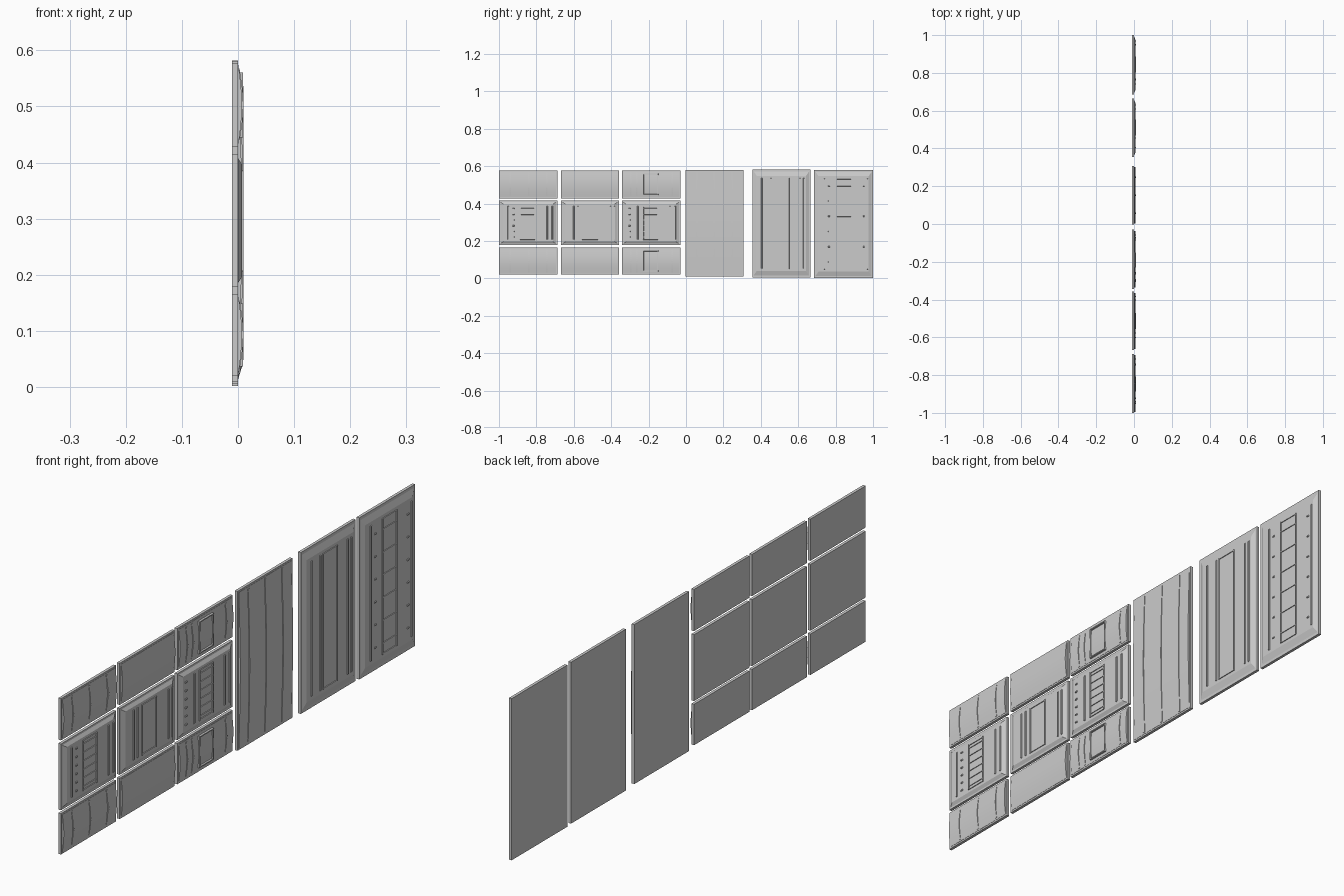
import bpy, bmesh, math

if "Cube" in bpy.data.objects:
    bpy.data.objects.remove(bpy.data.objects["Cube"])

BACK, TOP, RIB = -0.0105, 0.007, 0.01   # back face, plate face, rib face (x)


def finish(bm, name):
    bmesh.ops.recalc_face_normals(bm, faces=bm.faces)
    me = bpy.data.meshes.new(name)
    bm.to_mesh(me)
    bm.free()
    ob = bpy.data.objects.new(name, me)
    bpy.context.collection.objects.link(ob)
    return ob


def block(bm, y0, y1, z0, z1, x0, x1, inset_y=0, inset_z=0):
    """Box standing out along +x; its front face may be inset to slope the sides."""
    a = [bm.verts.new((x0, y, z)) for y, z in ((y0, z0), (y1, z0), (y1, z1), (y0, z1))]
    y0, y1, z0, z1 = y0 + inset_y, y1 - inset_y, z0 + inset_z, z1 - inset_z
    b = [bm.verts.new((x1, y, z)) for y, z in ((y0, z0), (y1, z0), (y1, z1), (y0, z1))]
    bm.faces.new(a)
    bm.faces.new(b)
    for i in range(4):
        j = (i + 1) % 4
        bm.faces.new((a[i], a[j], b[j], b[i]))


def bulge(bm, y0, y1, z0, z1, low, high, n=12):
    """Arched strip: profile bowed in x along z, swept along y."""
    pts = [(BACK / 2, z0)]
    for i in range(n + 1):
        t = i / n
        pts.append((low + (high - low) * math.sin(math.pi * t), z0 + (z1 - z0) * t))
    pts.append((BACK / 2, z1))
    a = [bm.verts.new((x, y0, z)) for x, z in pts]
    b = [bm.verts.new((x, y1, z)) for x, z in pts]
    bm.faces.new(a)
    bm.faces.new(b)
    for i in range(len(pts)):
        j = (i + 1) % len(pts)
        bm.faces.new((a[i], a[j], b[j], b[i]))


def slab(name, y0, y1, z0, z1):
    bm = bmesh.new()
    block(bm, y0, y1, z0, z1, BACK, 0)
    finish(bm, name + "_slab")


def flat_panel(name, y0, y1, z0, z1, margin, ribs=(), dots=(), frame=None, rungs=0):
    """Slab with a bevelled flat plate, upright ribs, studs and a framed ladder."""
    slab(name, y0, y1, z0, z1)
    bm = bmesh.new()
    block(bm, y0 + .003, y1 - .003, z0 + .004, z1 - .004, -.002, TOP, .02, margin)
    finish(bm, name + "_plate")
    bm = bmesh.new()
    a, b = z0 + margin * 1.1 + .012, z1 - margin * 1.1 - .012
    for r in ribs:
        block(bm, y0 + r - .004, y0 + r + .004, a, b, TOP - .003, RIB, .0015, .003)
    step = (b - a) / 6
    for d in dots:
        for i in range(6):
            z = a + step * (i + .5)
            block(bm, y0 + d - .006, y0 + d + .006, z - .004, z + .004,
                  TOP - .003, RIB, .002, .002)
    if frame:
        f0, f1 = y0 + frame[0], y0 + frame[1]
        for y in (f0, f1):
            block(bm, y - .003, y + .003, a, b, TOP - .003, RIB, .001, .001)
        bars = [a + .003, b - .003] + [a + step * (i + .5) for i in range(rungs)]
        for z in bars:
            block(bm, f0, f1, z - .003, z + .003, TOP - .003, RIB - .0005, 0, .001)
    finish(bm, name + "_ribs")


def curved_panel(name, y0, y1, z0, z1, ribs=(), frame=None):
    """Slab with a gently bowed skin and ribs that follow the bow."""
    slab(name, y0, y1, z0, z1)
    bm = bmesh.new()
    m = .006
    bulge(bm, y0 + m, y1 - m, z0 + m, z1 - m, .001, TOP)
    ob = finish(bm, name + "_skin")
    bpy.context.view_layer.objects.active = ob
    ob.select_set(True)
    bpy.ops.object.shade_smooth_by_angle(angle=math.radians(30))
    ob.select_set(False)
    bm = bmesh.new()
    for r in ribs:
        bulge(bm, y0 + r - .004, y0 + r + .004, z0 + m * 2, z1 - m * 2, .003, RIB - .0005)
    if frame:
        f0, f1 = y0 + frame[0], y0 + frame[1]
        a, b = z0 + .016, z1 - .016
        for y in (f0, f1):
            block(bm, y - .003, y + .003, a, b, 0, RIB - .001, .001, .001)
        for z in (a + .003, b - .003):
            block(bm, f0, f1, z - .003, z + .003, 0, RIB - .001, 0, .001)
    if ribs or frame:
        finish(bm, name + "_ribs")


# Tall panels
curved_panel("tall_bowed_panel", -.003, .307, .01, .58, ribs=(.06, .155, .25))
flat_panel("tall_ribbed_panel", .355, .665, .005, .582, .03,
           ribs=(.05, .1, .275, .255), frame=(.115, .195))
flat_panel("tall_ladder_panel", .685, 1.0, .002, .58, .03,
           ribs=(.055, .285), dots=(.08, .265), frame=(.12, .2), rungs=6)

# Three columns of short panels; curved rows above and below a flat middle row
for row, z0, z1 in (("upper", .428, .577), ("lower", .02, .166)):
    curved_panel(row + "_ribbed_panel", -1.0, -.688, z0, z1, ribs=(.06, .158, .256))
    curved_panel(row + "_plain_panel", -.668, -.358, z0, z1)
    curved_panel(row + "_hatch_panel", -.343, -.03, z0, z1,
                 ribs=(.048, .08, .27), frame=(.115, .192))
flat_panel("middle_ladder_panel", -1.0, -.688, .178, .415, .014,
           ribs=(.05, .258, .285), dots=(.077,), frame=(.115, .19), rungs=6)
flat_panel("middle_frame_panel", -.668, -.358, .178, .415, .014,
           ribs=(.068, .09, .265, .285), frame=(.115, .195))
flat_panel("middle_stud_panel", -.343, -.03, .178, .415, .014,
           ribs=(.085, .258, .285), dots=(.04,), frame=(.115, .19), rungs=6)
